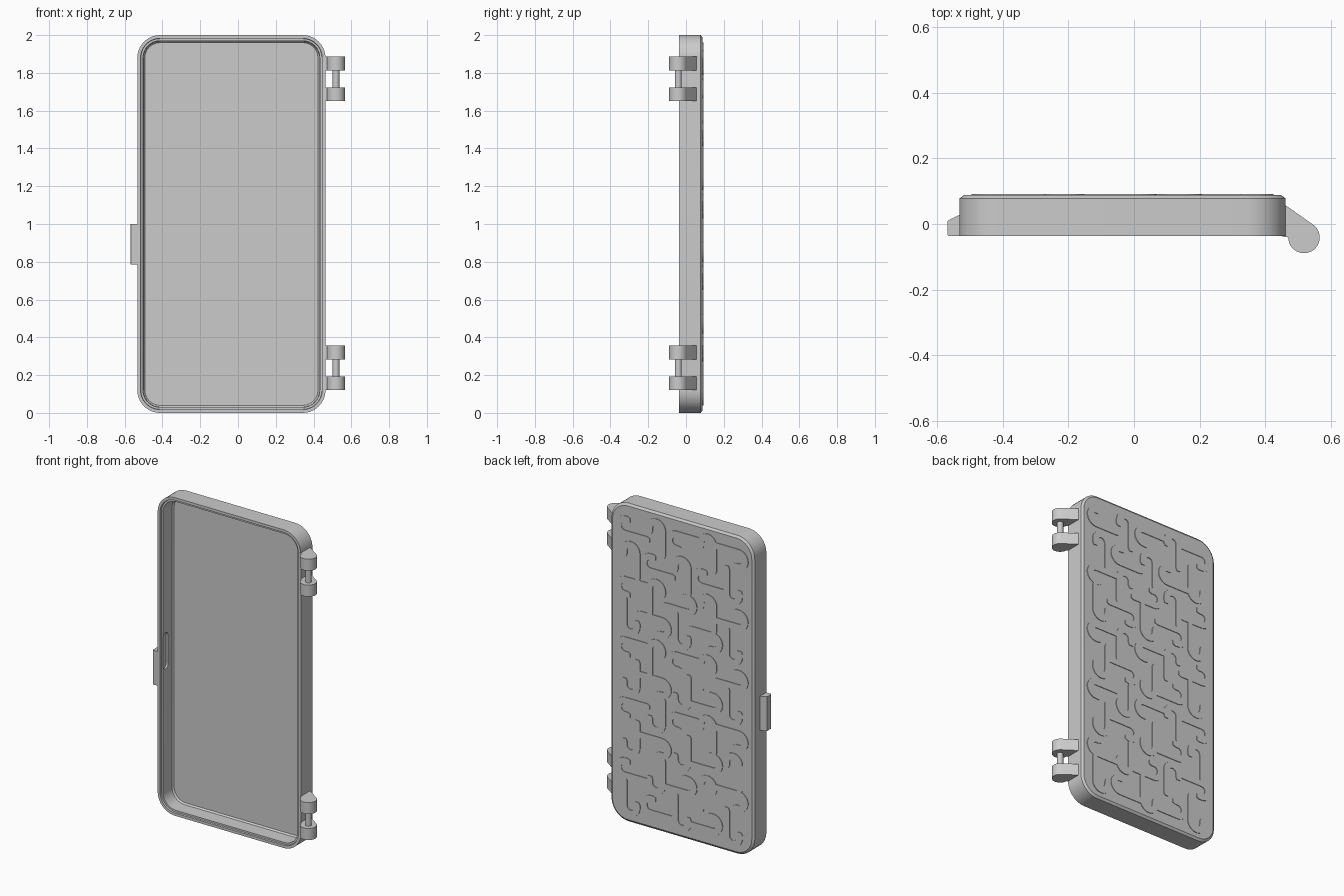
import bpy, bmesh, math, random
from mathutils import Vector

random.seed(4)
cube = bpy.data.objects.get("Cube")
if cube:
    bpy.data.objects.remove(cube, do_unlink=True)

grey = bpy.data.materials.new("mid grey")
grey.use_nodes = True
GREY = (0.6, 0.6, 0.6, 1)
grey.diffuse_color = GREY
grey.node_tree.nodes["Principled BSDF"].inputs["Base Color"].default_value = GREY

CX, CZ = -0.035, 1.0          # centre of the case
HALF_W, HALF_H, CORNER = 0.498, 1.0, 0.12
FRONT, BACK = -0.037, 0.088


def finish(name, bm, smooth=True):
    bmesh.ops.recalc_face_normals(bm, faces=bm.faces)
    mesh = bpy.data.meshes.new(name)
    bm.to_mesh(mesh)
    bm.free()
    mesh.materials.append(grey)
    obj = bpy.data.objects.new(name, mesh)
    bpy.context.collection.objects.link(obj)
    if smooth:
        bpy.ops.object.select_all(action="DESELECT")
        obj.select_set(True)
        bpy.context.view_layer.objects.active = obj
        bpy.ops.object.shade_smooth_by_angle(angle=math.radians(25))
    return obj


def rounded_ring(bm, inset, y, steps=10):
    """Rounded rectangle loop in the xz plane."""
    r = CORNER - inset
    verts = []
    for quarter, (sx, sz) in enumerate([(1, 1), (-1, 1), (-1, -1), (1, -1)]):
        for i in range(steps + 1):
            a = math.pi / 2 * (quarter + i / steps)
            verts.append(bm.verts.new((
                CX + sx * (HALF_W - CORNER) + r * math.cos(a), y,
                CZ + sz * (HALF_H - CORNER) + r * math.sin(a))))
    return verts


def prism(name, outline, z0, z1):
    """Extrude an xy outline upwards."""
    bm = bmesh.new()
    face = bm.faces.new([bm.verts.new((x, y, z0)) for x, y in outline])
    top = bmesh.ops.extrude_face_region(bm, geom=[face])["geom"]
    bmesh.ops.translate(bm, vec=(0, 0, z1 - z0),
                        verts=[v for v in top if isinstance(v, bmesh.types.BMVert)])
    return finish(name, bm)


def arc(cx, cy, r, a0, a1, steps):
    angles = [math.radians(a0 + (a1 - a0) * i / steps) for i in range(steps + 1)]
    return [(cx + r * math.cos(a), cy + r * math.sin(a)) for a in angles]


# Hollow tray: back chamfer, side, stepped rim, cavity wall and floor
bm = bmesh.new()
profile = [(0.014, BACK), (0, 0.078), (0, FRONT), (0.017, FRONT), (0.019, -0.027),
           (0.030, -0.027), (0.032, 0.060), (0.040, 0.070)]
rings = [rounded_ring(bm, inset, y) for inset, y in profile]
for a, b in zip(rings, rings[1:]):
    for i in range(len(a)):
        j = (i + 1) % len(a)
        bm.faces.new((a[i], a[j], b[j], b[i]))
bm.faces.new(rings[0])
bm.faces.new(rings[-1])
case = finish("case_tray", bm)

# Capsule recess inside the latch wall
bm = bmesh.new()
capsule = arc(0, 0.09, 0.024, 0, 180, 8) + arc(0, -0.09, 0.024, 180, 360, 8)
x_in = CX - HALF_W + 0.018
face = bm.faces.new([bm.verts.new((x_in, y - 0.002, CZ + z)) for y, z in capsule])
top = bmesh.ops.extrude_face_region(bm, geom=[face])["geom"]
bmesh.ops.translate(bm, vec=(0.05, 0, 0),
                    verts=[v for v in top if isinstance(v, bmesh.types.BMVert)])
cutter = finish("recess_cutter", bm, smooth=False)
cutter.hide_render = True
cutter.hide_viewport = True
cut = case.modifiers.new("recess", "BOOLEAN")
cut.operation = "DIFFERENCE"
cut.solver = "EXACT"
cut.object = cutter

# Latch tab
prism("latch_tab", [(-0.528, FRONT), (-0.566, FRONT), (-0.570, -0.032),
                    (-0.570, 0.008), (-0.560, 0.015), (-0.528, 0.030)], 0.785, 1.0)

# Hinges: two knuckles and a pin each
PX, PY, R = 0.519, -0.041, 0.048
knuckle = [(0.450, FRONT), (0.450, 0.066)] + arc(PX, PY, R, 56, -180, 24)
for label, low in (("lower", 0.12), ("upper", 1.65)):
    prism(label + "_hinge_bottom_knuckle", knuckle, low, low + 0.073)
    prism(label + "_hinge_top_knuckle", knuckle, low + 0.163, low + 0.236)
    pin = arc(PX, PY, 0.018, 0, 360, 20)[:-1]
    prism(label + "_hinge_pin", pin, low + 0.06, low + 0.175)


# Raised hook pattern on the back
def hook(bm, cx, cz, upright, su, sv):
    """Flat ribbon shaped like a J, given thickness along y."""
    path = [Vector((-0.045, 0.115)), Vector((-0.045, 0.02))]
    path += [Vector(p) for p in arc(0, -0.04, 0.045, 180, 360, 10)]
    path.append(Vector((0.045, -0.02)))
    half = 0.02
    first, last = path[0], path[-1]
    pairs = []
    for i, p in enumerate(path):
        d = (path[min(i + 1, len(path) - 1)] - path[max(i - 1, 0)]).normalized()
        n = Vector((-d.y, d.x)) * half
        pairs.append((p + n, p - n))
    # rounded tips
    tip = Vector((0.012, 0.017))
    pairs.insert(0, (first + tip, first + Vector((-0.012, 0.017))))
    pairs.append((last + Vector((-0.012, 0.017)), last + tip))
    verts = []
    for pair in pairs:
        row = []
        for p in pair:
            u, v = p.x * su, p.y * sv
            if not upright:
                u, v = v, u
            row.append(bm.verts.new((cx + u, BACK - 0.002, cz + v)))
        verts.append(row)
    faces = [bm.faces.new((a[0], a[1], b[1], b[0])) for a, b in zip(verts, verts[1:])]
    top = bmesh.ops.extrude_face_region(bm, geom=faces)["geom"]
    bmesh.ops.translate(bm, vec=(0, 0.006, 0),
                        verts=[v for v in top if isinstance(v, bmesh.types.BMVert)])


bm = bmesh.new()
COLS, ROWS = 5, 10
for c in range(COLS):
    for r in range(ROWS):
        upright = (c + r) % 2 == 0
        x = CX + (c - (COLS - 1) / 2) * 0.178
        z = CZ + (r - (ROWS - 1) / 2) * 0.19
        su, sv = random.choice((-1, 1)), random.choice((-1, 1))
        # keep the long stem of edge hooks on the panel
        if not upright and c in (0, COLS - 1):
            sv = 1 if c == 0 else -1
        if upright and r in (0, ROWS - 1):
            sv = 1 if r == 0 else -1
        hook(bm, x, z, upright, su, sv)
finish("back_hook_pattern", bm, smooth=False)
